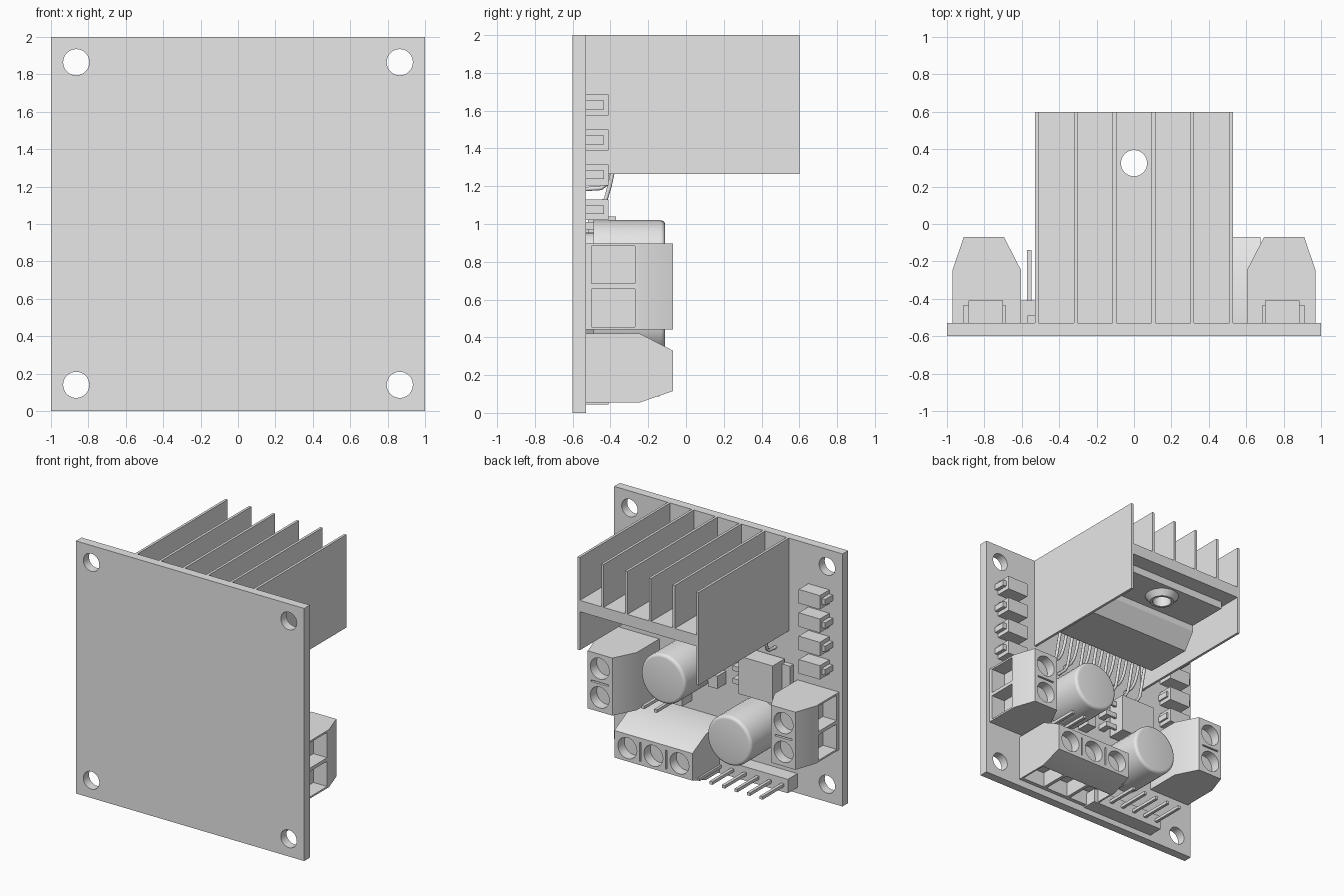
import bpy, bmesh, math
from mathutils import Matrix, Vector

old = bpy.data.objects.get("Cube")
if old:
    bpy.data.objects.remove(old, do_unlink=True)

grey = bpy.data.materials.new("plain grey")
grey.use_nodes = True
grey.diffuse_color = (0.8, 0.8, 0.8, 1)
grey.node_tree.nodes["Principled BSDF"].inputs["Base Color"].default_value = (0.8, 0.8, 0.8, 1)

BACK = -0.53    # component side of the board


def finish(name, bm):
    bmesh.ops.recalc_face_normals(bm, faces=bm.faces)
    me = bpy.data.meshes.new(name)
    bm.to_mesh(me)
    bm.free()
    me.materials.append(grey)
    ob = bpy.data.objects.new(name, me)
    bpy.context.collection.objects.link(ob)
    return ob


def box(name, x, y, z):
    """Box from three (low, high) ranges."""
    bm = bmesh.new()
    bmesh.ops.create_cube(bm, size=1)
    for v in bm.verts:
        v.co = Vector([(a + b) / 2 + c * (b - a) for (a, b), c in zip((x, y, z), v.co)])
    return finish(name, bm)


def prism(name, points, low, high, place):
    """Profile swept from low to high; place maps (u, v, w) to a position."""
    bm = bmesh.new()
    face = bm.faces.new([bm.verts.new(place(u, v, low)) for u, v in points])
    new = bmesh.ops.extrude_face_region(bm, geom=[face])["geom"]
    shift = Vector(place(0, 0, high)) - Vector(place(0, 0, low))
    bmesh.ops.translate(bm, vec=shift, verts=[g for g in new if isinstance(g, bmesh.types.BMVert)])
    return finish(name, bm)


def cylinder(name, centre, radius, depth, axis="y", top=None, bevel=0):
    bm = bmesh.new()
    bmesh.ops.create_cone(bm, cap_ends=True, segments=32, radius1=radius,
                          radius2=radius if top is None else top, depth=depth)
    if bevel:
        rim = [e for e in bm.edges if all(v.co.z > 0 for v in e.verts)]
        bmesh.ops.bevel(bm, geom=rim, offset=bevel, segments=4, profile=0.5, affect='EDGES')
    turn = Matrix.Rotation(-math.pi / 2, 4, 'X') if axis == "y" else Matrix()
    bmesh.ops.transform(bm, matrix=Matrix.Translation(centre) @ turn, verts=bm.verts)
    return finish(name, bm)


def cut(ob, cutters):
    bpy.context.view_layer.objects.active = ob
    for c in cutters:
        c.hide_render = True
        mod = ob.modifiers.new("cut", 'BOOLEAN')
        mod.operation, mod.solver, mod.object = 'DIFFERENCE', 'EXACT', c
        bpy.ops.object.modifier_apply(modifier=mod.name)
        bpy.data.objects.remove(c, do_unlink=True)


def smooth(ob):
    bpy.ops.object.select_all(action='DESELECT')
    ob.select_set(True)
    bpy.context.view_layer.objects.active = ob
    bpy.ops.object.shade_smooth_by_angle(angle=math.radians(35))


def wire(name, points, radius):
    cu = bpy.data.curves.new(name, 'CURVE')
    cu.dimensions, cu.bevel_depth, cu.bevel_resolution = '3D', radius, 1
    cu.use_fill_caps = True
    sp = cu.splines.new('POLY')
    sp.points.add(len(points) - 1)
    for p, co in zip(sp.points, points):
        p.co = (*co, 1)
    cu.materials.append(grey)
    ob = bpy.data.objects.new(name, cu)
    bpy.context.collection.objects.link(ob)


# Circuit board with corner holes
board = box("circuit_board", (-1, 1), (-0.6, BACK), (0, 2))
cut(board, [cylinder("hole", (x, -0.56, z), 0.07, 0.3)
            for x in (-0.865, 0.865) for z in (0.14, 1.865)])
smooth(board)

# Heat sink: plate, upright fins and deep outer walls
plate = box("heat_sink_plate", (-0.52, 0.52), (BACK, 0.6), (1.57, 1.66))
cut(plate, [cylinder("hole", (0, 0.325, 1.6), 0.07, 0.5, "z")])
for i in range(6):
    x = -0.52 + i * 0.208
    bottom = 1.265 if i in (0, 5) else 1.65
    box("heat_sink_fin", (x - 0.01, x + 0.01), (BACK, 0.6), (bottom, 2))

# Power chip: body with sloped ends, metal tab, screw ring
prism("chip_body", [(-0.39, 1.57), (-0.39, 1.46), (-0.34, 1.33), (0.05, 1.33), (0.14, 1.46),
                    (0.14, 1.57)], -0.46, 0.46, lambda u, v, w: (w, u, v))
tab = box("chip_tab", (-0.46, 0.46), (0.14, 0.47), (1.51, 1.57))
cut(tab, [cylinder("hole", (0, 0.325, 1.55), 0.07, 0.3, "z")])
ring = cylinder("screw_ring", (0, 0.325, 1.49), 0.09, 0.05, "z", top=0.13)
cut(ring, [cylinder("hole", (0, 0.325, 1.5), 0.07, 0.3, "z")])
smooth(ring)

# Chip leads in two staggered rows
for i in range(15):
    x = (i - 7) * 0.059
    drop = 0.08 * (i % 2)
    wire("chip_lead", [(x, -0.36, 1.38), (x, -0.385, 1.29), (x, -0.405, 1.2 + drop / 2),
                       (x, -0.425, 1.13 + drop), (x, -0.45, 1.11 + drop),
                       (x, BACK, 1.105 + drop)], 0.013)


# Screw terminal: local u points outward, w runs along the row
def terminal(name, place_matrix, ways):
    pitch, half = 0.228, ways * 0.114
    ob = prism(name, [(-0.365, BACK), (-0.365, -0.245), (-0.275, -0.07), (-0.06, -0.07),
                      (0, -0.245), (0, BACK)], -half, half, lambda u, v, w: (u, v, w))
    cutters = []
    for i in range(ways):
        w = (i - (ways - 1) / 2) * pitch
        cutters.append(cylinder("screw_hole", (-0.165, -0.07, w), 0.083, 0.16))
        cutters.append(box("wire_slot", (-0.12, 0.1), (-0.5, -0.27), (w - 0.1, w + 0.1)))
        if i:
            m = w - pitch / 2
            cutters.append(box("groove", (-0.24, -0.09), (-0.09, 0), (m - 0.006, m + 0.006)))
    cut(ob, cutters)
    smooth(ob)
    ob.data.transform(place_matrix)


turn = lambda a: Matrix.Rotation(a, 4, 'Y')
terminal("left_terminal", Matrix.Translation((0.97, 0, 0.67)), 2)
terminal("right_terminal", Matrix.Translation((-0.97, 0, 0.67)) @ turn(math.pi), 2)
terminal("bottom_terminal", Matrix.Translation((0.335, 0, 0.055)) @ turn(math.pi / 2), 3)

# Capacitors
for x, z in ((0.28, 0.825), (-0.3, 0.49)):
    smooth(cylinder("capacitor", (x, -0.3, z), 0.195, 0.38, bevel=0.025))
    cylinder("capacitor_base", (x, -0.505, z), 0.13, 0.05)

# Small diodes down both sides
for side in (-1, 1):
    for i in range(4):
        z = 1.075 + i * 0.185
        xs = sorted((side * 0.7, side * 0.885))
        box("diode_body", xs, (BACK, -0.41), (z - 0.055, z + 0.055))
        for a, b in ((0.685, 0.71), (0.875, 0.915)):
            box("diode_lead", sorted((side * a, side * b)), (BACK, -0.435), (z - 0.023, z + 0.023))


# Pin headers
def header(name, first, count, z):
    step = 0.11
    box(name + "_base", (first - 0.045, first + (count - 1) * step + 0.055),
        (BACK, -0.41), (z - 0.055, z + 0.055))
    for i in range(count):
        x = first + i * step
        box(name + "_pin", (x - 0.012, x + 0.012), (-0.42, -0.14), (z - 0.012, z + 0.012))


header("control_header", -0.56, 6, 0.1)
header("jumper_header", 0.365, 2, 0.54)

# Voltage regulator with tab and three leads, and a small part beside it
box("regulator_body", (-0.5, -0.2), (BACK + 0.01, -0.37), (0.74, 1.04))
box("regulator_tab", (-0.57, -0.5), (BACK, -0.49), (0.77, 1.01))
for z in (0.79, 0.89, 0.99):
    box("regulator_lead", (-0.21, -0.13), (-0.46, -0.44), (z - 0.02, z + 0.02))
    box("regulator_foot", (-0.15, -0.1), (BACK, -0.44), (z - 0.02, z + 0.02))
box("small_part", (0.02, 0.1), (BACK, -0.42), (0.7, 0.8))
